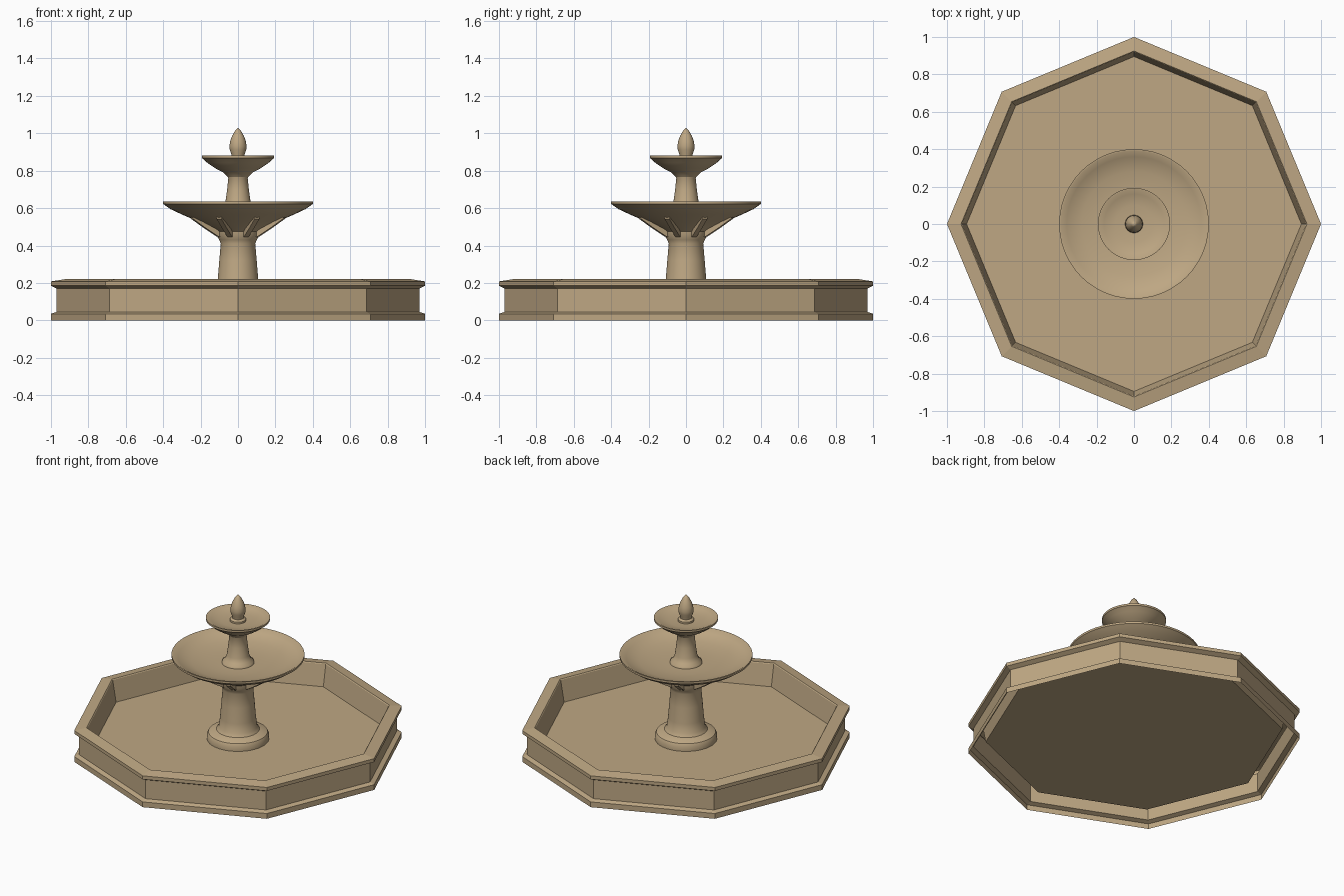
import bpy, bmesh
from math import cos, sin, pi, radians
from mathutils import Matrix

default_cube = bpy.data.objects.get("Cube")
if default_cube:
    bpy.data.objects.remove(default_cube, do_unlink=True)

stone = bpy.data.materials.new("sandstone")
stone.use_nodes = True
stone.diffuse_color = (0.52, 0.39, 0.23, 1)
stone.node_tree.nodes["Principled BSDF"].inputs["Base Color"].default_value = stone.diffuse_color


def finish(name, bm, smooth_angle=None):
    mesh = bpy.data.meshes.new(name)
    bm.to_mesh(mesh)
    bm.free()
    mesh.materials.append(stone)
    obj = bpy.data.objects.new(name, mesh)
    bpy.context.collection.objects.link(obj)
    if smooth_angle:
        bpy.ops.object.select_all(action='DESELECT')
        obj.select_set(True)
        bpy.context.view_layer.objects.active = obj
        bpy.ops.object.shade_smooth_by_angle(angle=radians(smooth_angle))
    return obj


def lathe(name, profile, sides=48, smooth_angle=35):
    """Revolve (radius, height) points, ordered up the outside and then inward."""
    bm = bmesh.new()
    rings = []
    for r, z in profile:
        if r == 0:
            rings.append([bm.verts.new((0, 0, z))] * sides)
        else:
            rings.append([bm.verts.new((r * cos(2 * pi * i / sides),
                                        r * sin(2 * pi * i / sides), z))
                          for i in range(sides)])
    for low, high in zip(rings, rings[1:]):
        for i in range(sides):
            j = (i + 1) % sides
            corners = [low[i], low[j], high[j], high[i]]
            bm.faces.new(list(dict.fromkeys(corners)))
    return finish(name, bm, smooth_angle)


# Octagonal basin: plinth, wall, coping and floor, open underneath
lathe("basin", [(1, 0), (1, 0.035), (0.97, 0.045), (0.97, 0.17), (1, 0.185),
                (1, 0.208), (0.925, 0.22), (0.92, 0.215), (0.895, 0.075), (0, 0.075)],
      sides=8, smooth_angle=None)

# Pedestal with a rounded foot
lathe("pedestal", [(0.187, 0.075), (0.187, 0.105), (0.178, 0.122), (0.155, 0.133),
                   (0.13, 0.14), (0.116, 0.16), (0.108, 0.22), (0.1, 0.32),
                   (0.092, 0.41), (0.1, 0.43), (0.115, 0.455), (0.115, 0.5)])

# Large bowl
lathe("lower_bowl", [(0.1, 0.465), (0.13, 0.487), (0.21, 0.527), (0.3, 0.566),
                     (0.36, 0.594), (0.39, 0.615), (0.4, 0.622), (0.4, 0.635),
                     (0.39, 0.635), (0.36, 0.615), (0.28, 0.592), (0.18, 0.582),
                     (0.12, 0.58), (0, 0.58)])

# Ribs beneath the large bowl
rib_profile = [(0.09, 0.44), (0.118, 0.448), (0.19, 0.492), (0.265, 0.542),
               (0.265, 0.557), (0.09, 0.49)]
rib_half = 0.014
ribs = bmesh.new()
for k in range(8):
    turn = Matrix.Rotation(pi / 8 + k * pi / 4, 4, 'Z')
    verts = [ribs.verts.new((r, -rib_half, z)) for r, z in rib_profile]
    face = ribs.faces.new(verts)
    extruded = bmesh.ops.extrude_face_region(ribs, geom=[face])["geom"]
    top = [v for v in extruded if isinstance(v, bmesh.types.BMVert)]
    bmesh.ops.translate(ribs, verts=top, vec=(0, 2 * rib_half, 0))
    bmesh.ops.transform(ribs, matrix=turn, verts=verts + top)
bmesh.ops.recalc_face_normals(ribs, faces=ribs.faces)
finish("bowl_ribs", ribs)

# Upper column
lathe("upper_column", [(0.098, 0.578), (0.094, 0.592), (0.078, 0.605), (0.067, 0.635),
                       (0.058, 0.7), (0.052, 0.76), (0.06, 0.775), (0.06, 0.8)])

# Small bowl
lathe("upper_bowl", [(0.05, 0.76), (0.06, 0.772), (0.078, 0.79), (0.12, 0.812),
                     (0.165, 0.843), (0.185, 0.862), (0.193, 0.867), (0.193, 0.88),
                     (0.185, 0.88), (0.16, 0.868), (0.1, 0.858), (0, 0.855)])

# Bud-shaped finial
lathe("finial", [(0.048, 0.855), (0.048, 0.868), (0.034, 0.877), (0.036, 0.89),
                 (0.044, 0.912), (0.046, 0.932), (0.042, 0.957), (0.032, 0.985),
                 (0.016, 1.013), (0, 1.03)], sides=24, smooth_angle=45)
